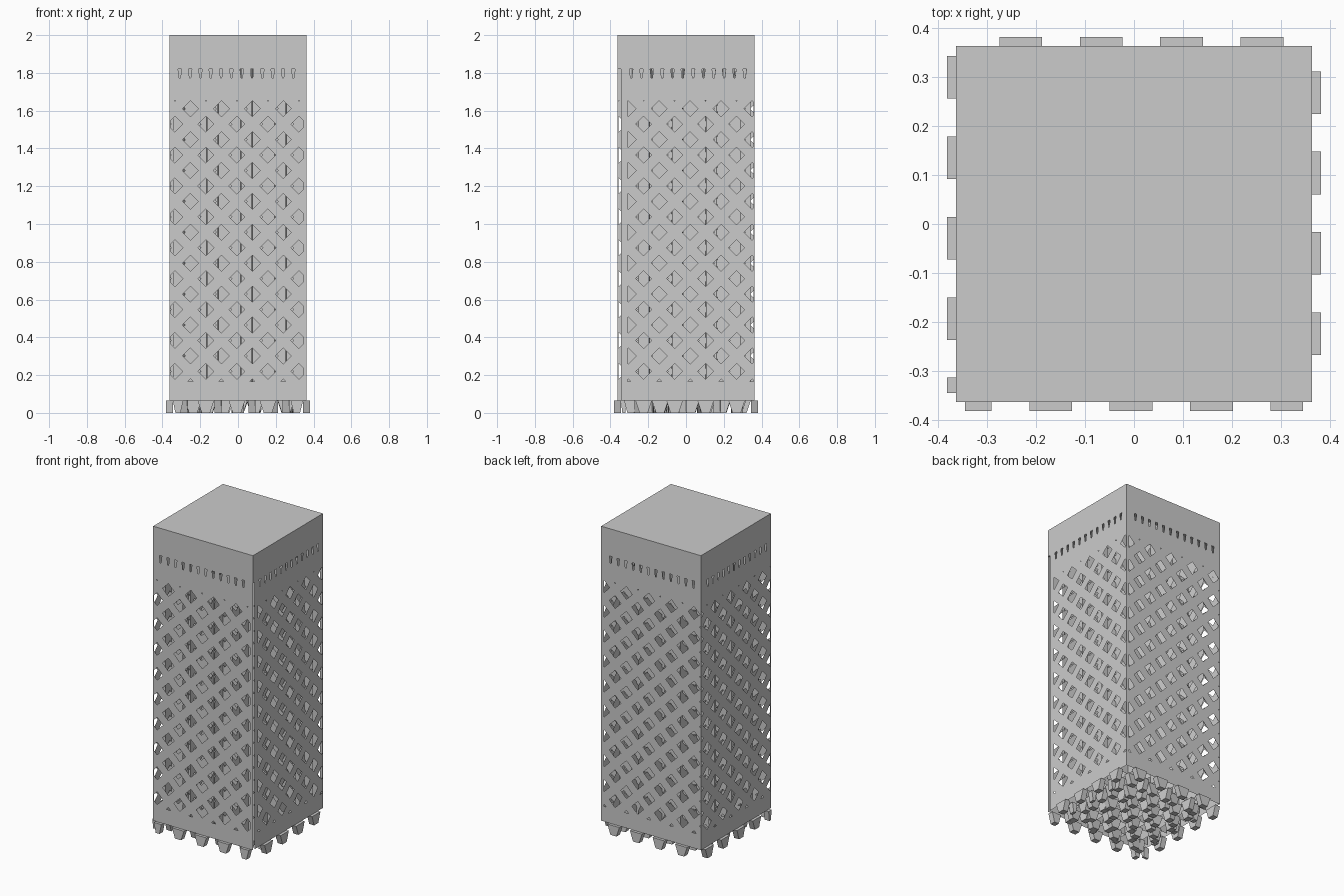
import bpy, bmesh, math
from mathutils import Matrix, Vector

cube = bpy.data.objects.get("Cube")
if cube:
    bpy.data.objects.remove(cube, do_unlink=True)

grey = bpy.data.materials.new("plain_grey")
grey.use_nodes = True
grey.diffuse_color = (0.6, 0.6, 0.6, 1)
grey.node_tree.nodes["Principled BSDF"].inputs["Base Color"].default_value = (0.6, 0.6, 0.6, 1)

HALF = 0.363                  # half width of the tower
PITCH = 0.164                 # spacing of holes and feet along a wall
STEP = PITCH / 2              # diagonal half size of one lattice cell
HOLE = 0.042                  # diagonal half size of one hole
FOOT_TOP, LAT_LOW, LAT_HIGH = 0.065, 0.165, 1.655
TEETH_LOW, CAP_LOW = 1.772, 1.82
FOOT_THICK = 0.018


def finish(bm, name, matrix=Matrix()):
    mesh = bpy.data.meshes.new(name)
    bm.to_mesh(mesh)
    bm.free()
    mesh.materials.append(grey)
    obj = bpy.data.objects.new(name, mesh)
    obj.matrix_world = matrix
    bpy.context.collection.objects.link(obj)
    return obj


def sheet(bm, points):
    """Flat face from (along, height) points."""
    return bm.faces.new([bm.verts.new((s, 0, z)) for s, z in points])


def clip(bm, co, normal):
    bmesh.ops.bisect_plane(bm, geom=bm.verts[:] + bm.edges[:] + bm.faces[:],
                           plane_co=co, plane_no=normal, clear_outer=True)


def lattice(bm, first, last, phase):
    """Diamond frames tiled over the middle of the wall, then trimmed."""
    dirs = [(1, 0), (0, 1), (-1, 0), (0, -1)]
    for row in range(-1, 21):
        z = 0.138 + 0.0818 * row
        shift = phase if row % 2 else phase + STEP
        for col in range(-2, int(last / PITCH) + 3):
            s = shift + col * PITCH
            for (ax, az), (bx, bz) in zip(dirs, dirs[1:] + dirs[:1]):
                sheet(bm, [(s + dx * r, z + dz * r) for dx, dz, r in
                           ((ax, az, STEP), (bx, bz, STEP), (bx, bz, HOLE), (ax, az, HOLE))])
    clip(bm, (0, 0, LAT_LOW), (0, 0, -1))
    clip(bm, (0, 0, LAT_HIGH), (0, 0, 1))
    clip(bm, (first, 0, 0), (-1, 0, 0))
    clip(bm, (last, 0, 0), (1, 0, 0))


def build_wall(name, start, end, phase, margins=(0, 0)):
    start, end = Vector(start), Vector(end)
    span = end - start
    length = span.length
    place = (Matrix.Translation((start.x, start.y, 0))
             @ Matrix.Rotation(math.atan2(span.y, span.x), 4, "Z"))

    # perforated sheet with solid bands below and above, and solid end strips
    bm = bmesh.new()
    first, last = margins[0], length - margins[1]
    lattice(bm, first, last, phase)
    for a, b in ((0, first), (last, length)):
        if b - a > 0.001:
            sheet(bm, [(a, LAT_LOW), (b, LAT_LOW), (b, LAT_HIGH), (a, LAT_HIGH)])
    for low, high in ((FOOT_TOP, LAT_LOW), (LAT_HIGH, TEETH_LOW)):
        sheet(bm, [(0, low), (length, low), (length, high), (0, high)])

    # fine teeth that carry the cap, the outermost ones reaching the wall ends
    pitch = PITCH / 3
    count = round(length / pitch)
    wide, narrow = pitch / 2 - 0.003, pitch / 2 - 0.009
    for i in range(count):
        mid = (i + 0.5) * pitch
        at_start, at_end = i == 0, i == count - 1
        sheet(bm, [(0 if at_start else mid - wide, TEETH_LOW),
                   (length if at_end else mid + wide, TEETH_LOW),
                   (length if at_end else mid + narrow, CAP_LOW),
                   (0 if at_start else mid - narrow, CAP_LOW)])
    bmesh.ops.remove_doubles(bm, verts=bm.verts[:], dist=0.0002)
    finish(bm, name, place)

    # tapered feet along the lower edge
    bm = bmesh.new()
    for i in range(-1, int(length / PITCH) + 2):
        mid = phase + i * PITCH
        low = max(mid - 0.0435, FOOT_THICK)
        high = min(mid + 0.0435, length - FOOT_THICK)
        if high - low < 0.02:
            continue
        centre, half = (low + high) / 2, (high - low) / 2
        for v in bmesh.ops.create_cube(bm, size=2)["verts"]:
            taper = 1 if v.co.z > 0 else 0.5
            v.co = (centre + v.co.x * half * taper, v.co.y * FOOT_THICK,
                    FOOT_TOP if v.co.z > 0 else 0)
    finish(bm, name + "_feet", place)


# outer walls, with a narrow open seam at the front left corner
SEAM = 0.345
build_wall("front_wall", (-HALF, -HALF), (HALF, -HALF), 0.029, (0.005, 0.018))
build_wall("left_wall", (HALF, -SEAM), (HALF, HALF), 0.121, (0.035, 0.005))
build_wall("back_wall", (-HALF, HALF), (HALF, HALF), 0.132, (0.005, 0.02))
build_wall("right_wall", (-HALF, -HALF), (-HALF, HALF), 0.006, (0.005, 0.005))

# crossing inner walls, slightly skewed and with their holes staggered in turn
for i in range(7):
    pos = -0.27 + i * 0.09
    skew = 0.018 * (-1) ** i
    stagger = STEP * (i % 2)
    build_wall(f"inner_cross_wall_{i + 1}", (-SEAM, pos - skew), (SEAM, pos + skew), 0.107 + stagger)
    build_wall(f"inner_long_wall_{i + 1}", (pos - skew, -SEAM), (pos + skew, SEAM), 0.045 + stagger)

# solid cap
bm = bmesh.new()
bmesh.ops.create_cube(bm, size=1)
bmesh.ops.scale(bm, vec=(2 * HALF, 2 * HALF, 2 - CAP_LOW), verts=bm.verts[:])
bmesh.ops.translate(bm, vec=(0, 0, (2 + CAP_LOW) / 2), verts=bm.verts[:])
finish(bm, "cap")
